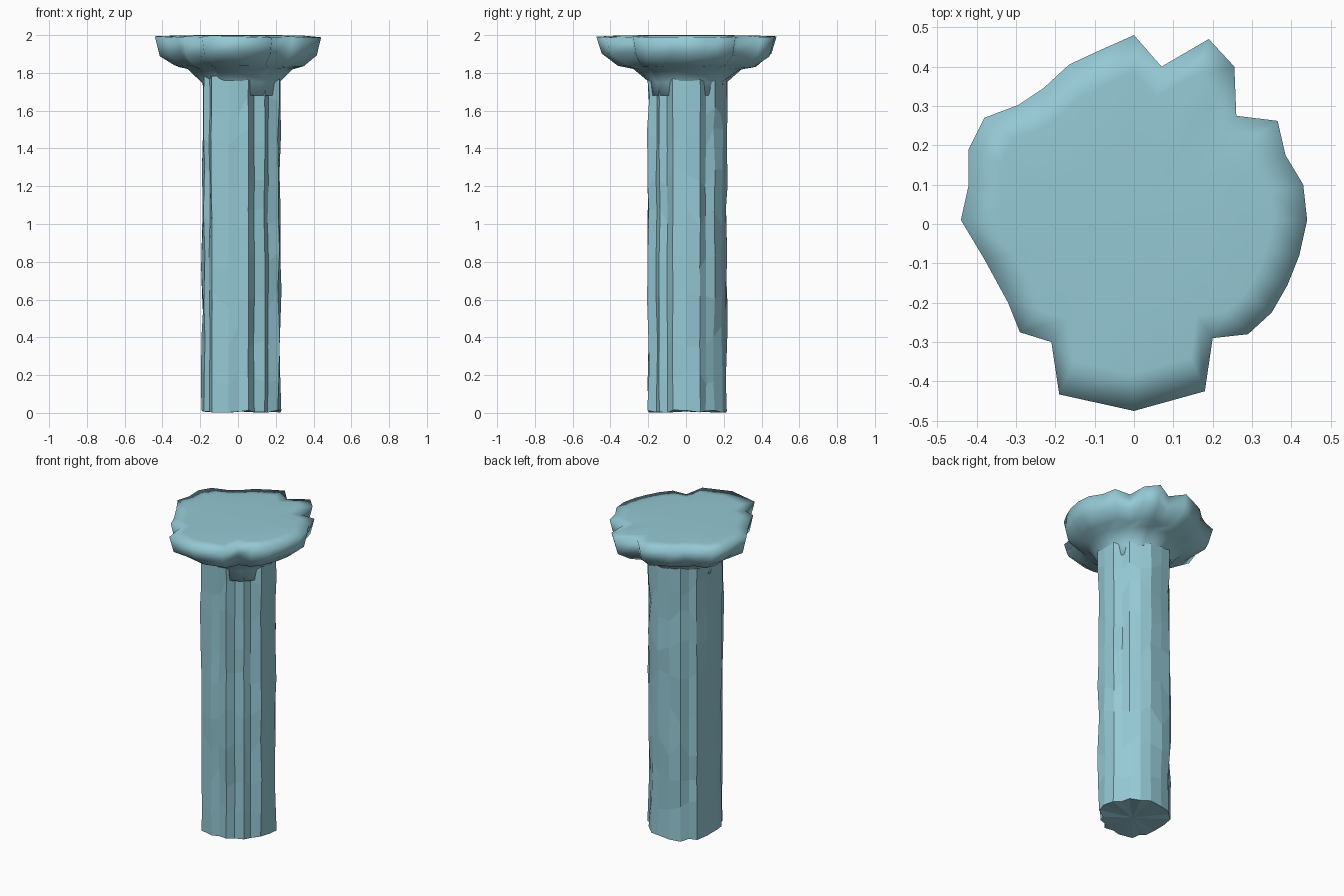
import bpy, bmesh, random
from mathutils import Vector

if "Cube" in bpy.data.objects:
    bpy.data.objects.remove(bpy.data.objects["Cube"])

random.seed(4)


def loft(name, rings, mat, smooth):
    """Skin a stack of equal-length rings and fan-cap both ends."""
    bm = bmesh.new()
    loops = [[bm.verts.new(p) for p in ring] for ring in rings]
    n = len(loops[0])
    for a, b in zip(loops, loops[1:]):
        for i in range(n):
            j = (i + 1) % n
            bm.faces.new((a[i], a[j], b[j], b[i]))
    for loop, flip in ((loops[0], True), (loops[-1], False)):
        centre = bm.verts.new(sum((v.co for v in loop), Vector()) / n)
        for i in range(n):
            tri = (loop[i], loop[(i + 1) % n], centre)
            bm.faces.new(tri[::-1] if flip else tri)
    bmesh.ops.recalc_face_normals(bm, faces=bm.faces)
    for f in bm.faces:
        f.smooth = smooth
    me = bpy.data.meshes.new(name)
    bm.to_mesh(me)
    bm.free()
    me.materials.append(mat)
    ob = bpy.data.objects.new(name, me)
    bpy.context.collection.objects.link(ob)
    return ob


stone = bpy.data.materials.new("pale_blue_stone")
stone.diffuse_color = (0.30, 0.58, 0.66, 1)
stone.use_nodes = True
stone.node_tree.nodes["Principled BSDF"].inputs["Base Color"].default_value = stone.diffuse_color

# Shaft: stepped, rough-hewn cross-section with weathered rows
section = [(-.14, -.18), (-.05, -.20), (0, -.195), (.055, -.20), (.085, -.155),
           (.14, -.14), (.16, -.10), (.215, -.07), (.225, 0), (.22, .075),
           (.18, .105), (.16, .15), (.11, .19), (.05, .215), (-.03, .215),
           (-.10, .20), (-.13, .155), (-.17, .13), (-.185, .05), (-.19, -.04),
           (-.18, -.11), (-.15, -.13)]
rows = [0.008, .2, .4, .6, .82, 1.04, 1.25, 1.45, 1.62, 1.78]
shaft = []
for k, z in enumerate(rows):
    ring = []
    for x, y in section:
        s = 1 + random.uniform(-.035, .03)
        dz = random.uniform(-.06, .06) if 0 < k < len(rows) - 1 else random.uniform(-.008, .008)
        ring.append((x * s, y * s, z + dz))
    shaft.append(ring)
loft("shaft", shaft, stone, False)

# Capital: broken slab outline flaring up from the neck
outline = [(0, .48), (.07, .40), (.19, .47), (.255, .40), (.26, .275), (.365, .262),
           (.385, .175), (.43, .10), (.44, .01), (.42, -.08), (.39, -.155),
           (.35, -.225), (.29, -.28), (.20, -.29), (.18, -.425), (0, -.475),
           (-.19, -.433), (-.21, -.30), (-.29, -.275), (-.32, -.20), (-.38, -.09),
           (-.44, .01), (-.42, .10), (-.42, .19), (-.38, .27), (-.295, .302),
           (-.23, .345), (-.165, .405), (-.09, .44)]
outline.reverse()
neck_centre = Vector((.015, .008))
profile = [(1.68, 0, .0), (1.75, .03, .005), (1.82, .33, .004), (1.835, .60, .006),
           (1.895, .90, .012), (1.99, 1, .004)]
capital = []
for z, f, jitter in profile:
    ring = []
    for p in outline:
        p = Vector(p)
        neck = neck_centre + p.normalized() * .195
        q = neck.lerp(p, f)
        ring.append((q.x, q.y, z + random.uniform(-jitter, jitter)))
    capital.append(ring)
# Nearly flat top inside the rim
for f, z in ((.80, 1.997), (.45, 2.0)):
    capital.append([(x * f, y * f, z) for x, y in outline])
loft("capital", capital, stone, True)
